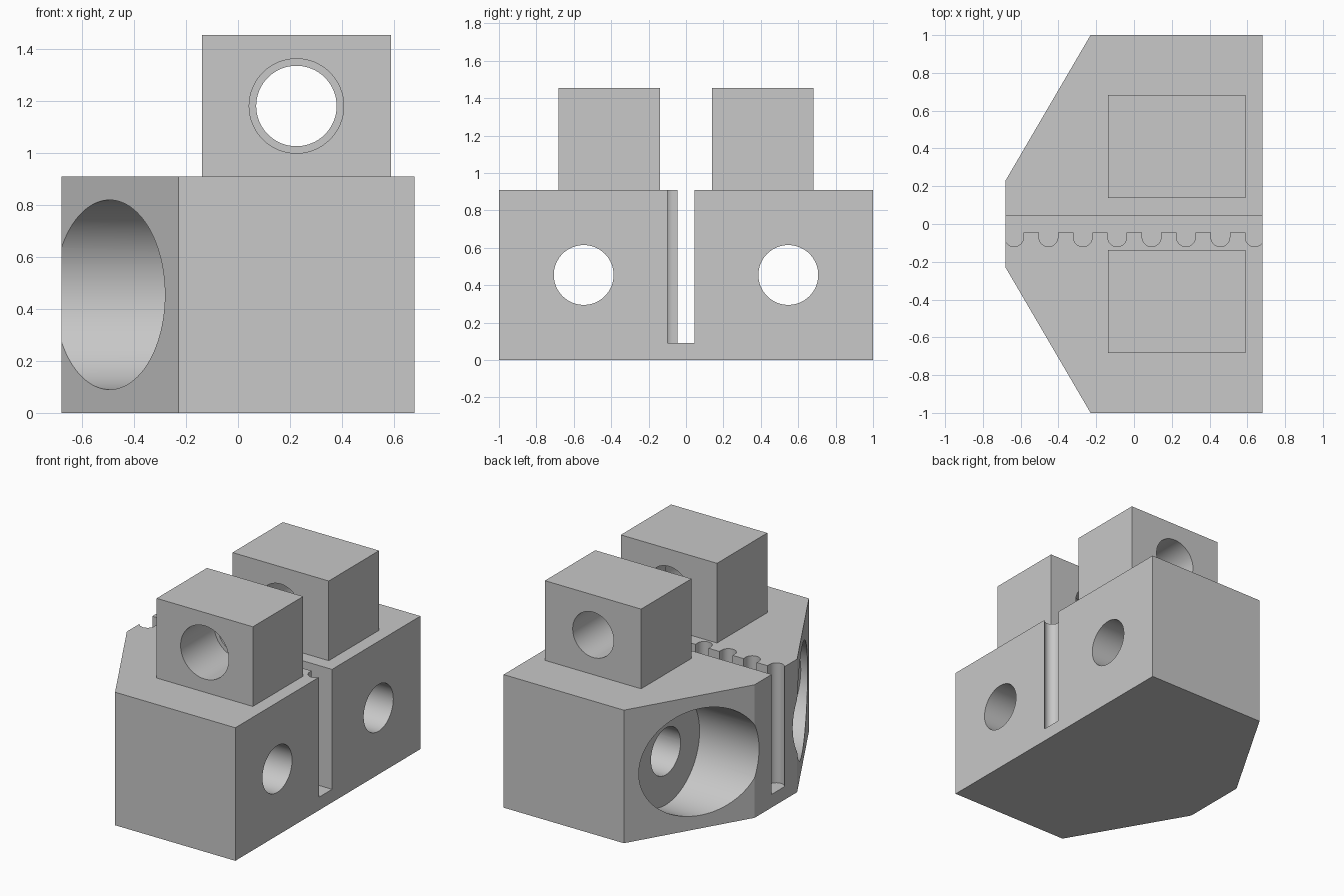
import bpy
import bmesh
from math import cos, sin, pi, radians

if "Cube" in bpy.data.objects:
    bpy.data.objects.remove(bpy.data.objects["Cube"], do_unlink=True)

GREY = (0.58, 0.58, 0.58, 1)
grey = bpy.data.materials.new("plain grey")
grey.use_nodes = True
grey.diffuse_color = GREY
grey.node_tree.nodes["Principled BSDF"].inputs["Base Color"].default_value = GREY

PLACE = {
    "x": lambda a, b, h: (h, a, b),
    "y": lambda a, b, h: (a, h, b),
    "z": lambda a, b, h: (a, b, h),
}


def prism(name, profile, low, high, axis="z"):
    """Extrude a closed 2D profile along an axis."""
    bm = bmesh.new()
    place = PLACE[axis]
    ends = [[bm.verts.new(place(a, b, h)) for a, b in profile] for h in (low, high)]
    for ring in ends:
        bm.faces.new(ring)
    n = len(profile)
    for i in range(n):
        j = (i + 1) % n
        bm.faces.new((ends[0][i], ends[0][j], ends[1][j], ends[1][i]))
    bmesh.ops.recalc_face_normals(bm, faces=bm.faces)
    mesh = bpy.data.meshes.new(name)
    bm.to_mesh(mesh)
    bm.free()
    mesh.materials.append(grey)
    obj = bpy.data.objects.new(name, mesh)
    bpy.context.collection.objects.link(obj)
    return obj


def circle(a, b, radius, count=64):
    return [(a + radius * cos(2 * pi * i / count), b + radius * sin(2 * pi * i / count))
            for i in range(count)]


def rectangle(a0, a1, b0, b1):
    return [(a0, b0), (a1, b0), (a1, b1), (a0, b1)]


def select(obj):
    bpy.ops.object.select_all(action="DESELECT")
    obj.select_set(True)
    bpy.context.view_layer.objects.active = obj


def cut(obj, cutter):
    """Subtract a cutter, then discard it."""
    cutter.hide_render = True
    mod = obj.modifiers.new("cut", "BOOLEAN")
    mod.operation = "DIFFERENCE"
    mod.solver = "EXACT"
    mod.object = cutter
    select(obj)
    bpy.ops.object.modifier_apply(modifier=mod.name)
    bpy.data.objects.remove(cutter, do_unlink=True)


def finish(obj):
    select(obj)
    bpy.ops.object.shade_smooth_by_angle(angle=radians(30))


# Clamp body with two chamfered corners
HEIGHT = 0.91
body = prism("clamp_body", [(-0.68, -0.23), (-0.23, -1), (0.68, -1),
                            (0.68, 1), (-0.23, 1), (-0.68, 0.23)], 0, HEIGHT)

# Belt slot with a row of round tooth grooves along its front wall
SLOT, TOOTH, PITCH = 0.045, 0.05, 0.182
slot = [(-0.8, SLOT), (-0.8, -SLOT)]
for k in range(8):
    centre = -0.635 + PITCH * k
    slot.append((centre - TOOTH, -SLOT))
    for i in range(17):
        t = pi + pi * i / 16
        slot.append((centre + TOOTH * cos(t), -0.07 + TOOTH * sin(t)))
    slot.append((centre + TOOTH, -SLOT))
slot += [(0.8, -SLOT), (0.8, SLOT)]
cut(body, prism("slot_cutter", slot, 0.09, 1.2))

# Screw holes and wide counterbores on both sides of the slot
for side in (-1, 1):
    y = 0.547 * side
    cut(body, prism("counterbore_cutter", circle(y, HEIGHT / 2, 0.365, 96), -1, -0.23, "x"))
    cut(body, prism("screw_cutter", circle(y, HEIGHT / 2, 0.16), -0.5, 1, "x"))
finish(body)

# Upper lugs with a shared cross bore
BORE = (0.225, 1.182)
for name, side in (("front_lug", -1), ("back_lug", 1)):
    near, far = sorted((0.138 * side, 0.682 * side))
    lug = prism(name, rectangle(-0.138, 0.59, near, far), HEIGHT, 1.455)
    cut(lug, prism("bore_cutter", circle(*BORE, 0.155), -1, 1, "y"))
    if side < 0:
        # Wider stepped bore opening at the front
        cut(lug, prism("step_cutter", circle(*BORE, 0.182), -1, -0.32, "y"))
    finish(lug)
